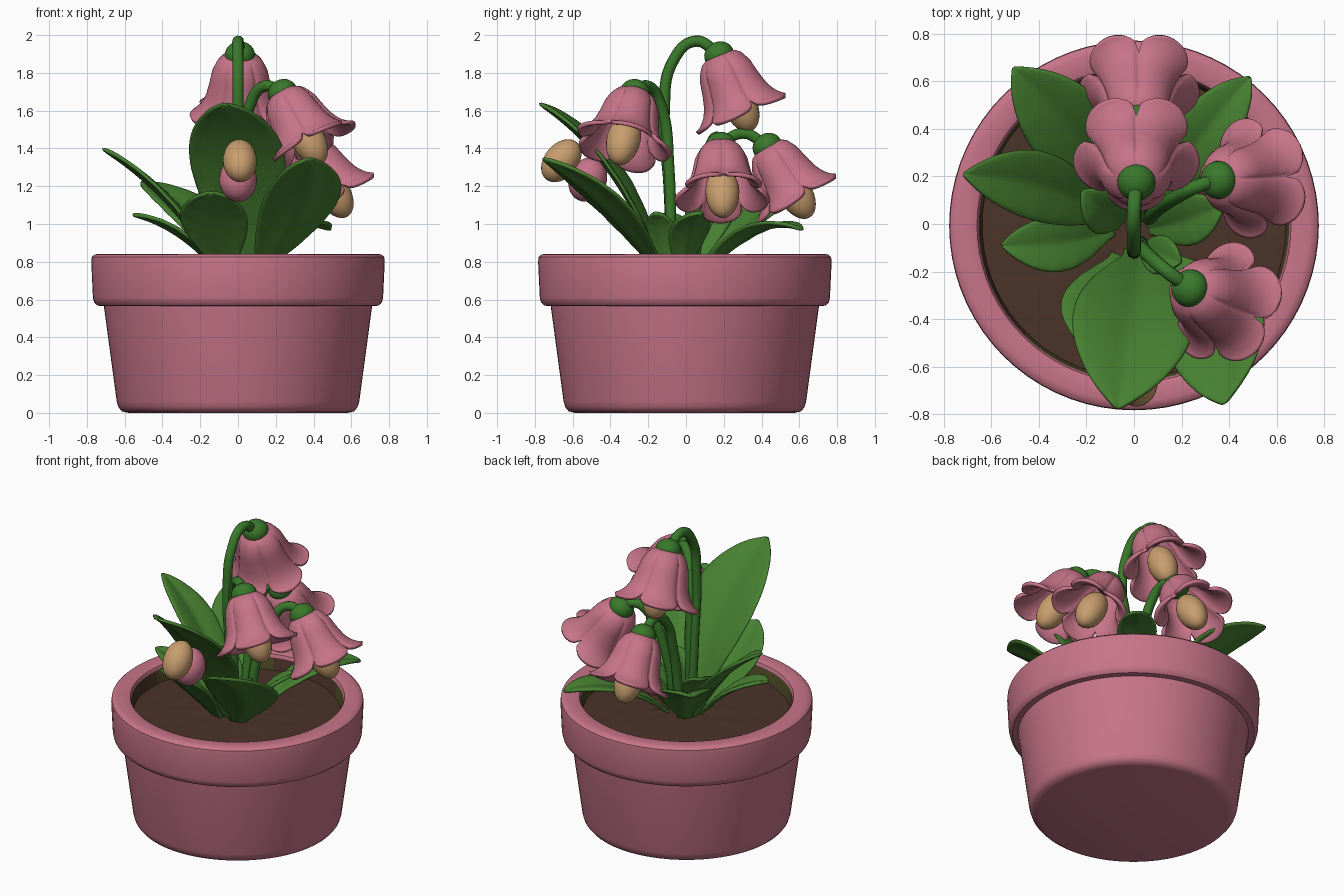
import bpy, bmesh, math, random
from mathutils import Vector as V

if "Cube" in bpy.data.objects:
    bpy.data.objects.remove(bpy.data.objects["Cube"])
random.seed(4)

def mat(name, c):
    m = bpy.data.materials.new(name)
    m.diffuse_color = (*c, 1)
    m.use_nodes = True
    m.node_tree.nodes["Principled BSDF"].inputs["Base Color"].default_value = m.diffuse_color
    return m

PINK = mat("dusty_pink", (0.57, 0.175, 0.25))
LEAF = mat("leaf_green", (0.062, 0.215, 0.03))
STEM = mat("stem_green", (0.042, 0.19, 0.024))
TAN = mat("tan", (0.58, 0.34, 0.155))
SOIL = mat("soil_brown", (0.07, 0.034, 0.022))
OLIVE = mat("dark_olive", (0.07, 0.065, 0.018))

def add(name, verts, faces, mats, thick=0, sub=0, angle=180):
    me = bpy.data.meshes.new(name)
    me.from_pydata(verts, [], faces)
    bm = bmesh.new()
    bm.from_mesh(me)
    bmesh.ops.remove_doubles(bm, verts=bm.verts, dist=1e-5)
    bmesh.ops.recalc_face_normals(bm, faces=bm.faces)
    bm.to_mesh(me)
    bm.free()
    for m in mats:
        me.materials.append(m)
    ob = bpy.data.objects.new(name, me)
    bpy.context.collection.objects.link(ob)
    for p in me.polygons:
        p.use_smooth = True
    if thick:
        s = ob.modifiers.new("thickness", 'SOLIDIFY')
        s.thickness, s.offset = thick, 0
    if sub:
        ob.modifiers.new("smooth", 'SUBSURF').levels = sub
        ob.modifiers["smooth"].render_levels = sub
    if angle < 180:
        bpy.context.view_layer.objects.active = ob
        ob.select_set(True)
        bpy.ops.object.shade_smooth_by_angle(angle=math.radians(angle))
        ob.select_set(False)
    return ob

def grid(rows, closed):
    n = len(rows[0])
    verts = [v for r in rows for v in r]
    faces = []
    for i in range(len(rows) - 1):
        for j in range(n if closed else n - 1):
            k = (j + 1) % n
            faces.append((i*n + j, i*n + k, (i+1)*n + k, (i+1)*n + j))
    return verts, faces

def lathe(name, prof, mats, n=72, angle=40):
    rows = [[(r*math.cos(2*math.pi*j/n), r*math.sin(2*math.pi*j/n) - 0.006, z) for j in range(n)]
            for r, z in prof]
    return add(name, *grid(rows, True), mats, angle=angle)

# pot with a thick rounded rim; the inner wall below the lip is soiled, partly olive
pot = lathe("pot", [(0, 0.0), (0.58, 0.0), (0.615, 0.008), (0.633, 0.03), (0.642, 0.06),
    (0.71, 0.565), (0.745, 0.568), (0.762, 0.585), (0.768, 0.61), (0.777, 0.80),
    (0.774, 0.825), (0.76, 0.838), (0.74, 0.842), (0.68, 0.842), (0.66, 0.835),
    (0.652, 0.815), (0.637, 0.725), (0, 0.725)], [PINK, OLIVE, SOIL])
for p in pot.data.polygons:
    c = p.center
    if 0.65 < c.z < 0.82 and math.hypot(c.x, c.y) < 0.655:
        p.material_index = 1 if math.sin(3*math.atan2(c.y, c.x) + 0.5) > -0.3 else 2

# gently uneven soil
soil = lathe("soil", [(0, 0.745)] + [(0.64*i/10, 0.745 - 0.012*i/10) for i in range(1, 11)],
             [SOIL], 48, 180)
for v in soil.data.vertices:
    v.co.z += random.uniform(-0.005, 0.005)

def leaf(name, base, ctrl, tip, width, roll=0):
    b, c, t = V(base), V(ctrl), V(tip)
    flat = (t - b).cross(V((0, 0, 1))).normalized()
    rows = []
    for i in range(15):
        s = i / 14
        p = b*(1-s)**2 + c*2*s*(1-s) + t*s*s
        tan = ((c - b)*(1-s) + (t - c)*s).normalized()
        up = flat.cross(tan)
        a = math.radians(roll)
        side = flat*math.cos(a) + up*math.sin(a)
        nor = side.cross(tan)
        # narrow stalk, broad middle, pointed tip
        w = width/2 * (0.02 + 0.98*math.sin(math.pi*s**1.2)**0.75 if 0 < s < 1 else 0.02)
        w = max(w, width*0.13*(1 - s)**0.5 if s < 0.5 else 0.004)
        row = []
        for j in range(-4, 5):
            f = j / 4
            vein = 0.005*math.cos(s*40 - abs(f)*5)*abs(f)
            lift = w*(0.38*abs(f) - 0.2*f*f) + vein
            row.append(p + side*(w*f) + nor*lift)
        rows.append(row)
    add(name, *grid(rows, False), [LEAF], thick=0.022, sub=1)

leaves = {
    "leaf_front_tall": ((0.02, -0.12, 0.72), (0.02, -0.36, 1.35), (-0.07, -0.78, 1.64), 0.52),
    "leaf_front_right": ((0.08, -0.12, 0.72), (0.43, -0.40, 1.10), (0.38, -0.76, 1.35), 0.45),
    "leaf_front_low": ((-0.05, -0.13, 0.72), (-0.16, -0.36, 1.01), (-0.14, -0.58, 1.17), 0.37),
    "leaf_left": ((-0.08, 0.02, 0.72), (-0.35, 0.18, 1.16), (-0.72, 0.21, 1.40), 0.30, -10),
    "leaf_back_left": ((-0.05, 0.08, 0.72), (-0.22, 0.38, 1.10), (-0.51, 0.66, 1.22), 0.36),
    "leaf_left_low": ((-0.08, -0.02, 0.72), (-0.30, -0.11, 0.98), (-0.56, -0.09, 1.05), 0.24),
    "leaf_back_right": ((0.08, 0.06, 0.72), (0.28, 0.38, 1.06), (0.49, 0.62, 0.97), 0.25),
    "leaf_small_left": ((-0.06, 0.00, 0.72), (-0.10, 0.03, 1.00), (-0.22, 0.14, 1.06), 0.20),
    "leaf_small_right": ((0.06, -0.02, 0.72), (0.22, 0.00, 0.98), (0.38, 0.08, 1.06), 0.22),
    "leaf_small_front": ((0.03, -0.10, 0.72), (0.10, -0.13, 0.98), (0.20, -0.16, 1.06), 0.17),
}
for name, args in leaves.items():
    leaf(name, *args)

def ellipsoid(name, centre, axis, r, h, m):
    axis = axis.normalized()
    p = axis.orthogonal().normalized()
    q = axis.cross(p)
    rows = []
    for i in range(17):
        a = math.pi * i / 16
        rows.append([centre + axis*(-h*math.cos(a))
                     + (p*math.cos(k*math.pi/12) + q*math.sin(k*math.pi/12))*(r*math.sin(a))
                     for k in range(24)])
    add(name, *grid(rows, True), [m])

PROFILE = [(0, 0.05), (0.03, 0.105), (0.09, 0.138), (0.17, 0.155), (0.24, 0.175),
           (0.29, 0.203), (0.325, 0.24), (0.338, 0.268)]

def frame(tilt, azimuth):
    t, z = math.radians(tilt), math.radians(azimuth)
    out = V((math.cos(z), math.sin(z), 0))
    axis = out*math.sin(t) - V((0, 0, math.cos(t)))
    p = out*math.cos(t) + V((0, 0, math.sin(t)))
    return axis, p, axis.cross(p)

def bell(name, top, tilt, azimuth, k=1.0):
    # five rounded petals fused into a flaring bell
    axis, p, q = frame(tilt, azimuth)
    n, rows = 80, []
    for i in range(17):
        row = []
        for j in range(n):
            a = 2*math.pi*j/n
            lobe = abs(math.sin(2.5*a))**0.5
            u = i/16 * (0.70 + 0.30*lobe) * (len(PROFILE) - 1)
            m = min(int(u), len(PROFILE) - 2)
            f = u - m
            h = PROFILE[m][0]*(1-f) + PROFILE[m+1][0]*f
            r = PROFILE[m][1]*(1-f) + PROFILE[m+1][1]*f
            r *= 1 - 0.12*(1 - lobe)*min(1, i/6)
            row.append(top + (axis*h + (p*math.cos(a) + q*math.sin(a))*r)*k)
        rows.append(row)
    add(name, *grid(rows, True), [PINK], thick=0.022)

def stem(name, pts, r=0.03):
    cu = bpy.data.curves.new(name, 'CURVE')
    cu.dimensions = '3D'
    cu.bevel_depth, cu.bevel_resolution, cu.resolution_u = r, 3, 8
    cu.use_fill_caps = True
    sp = cu.splines.new('BEZIER')
    sp.bezier_points.add(len(pts) - 1)
    for bp, co in zip(sp.bezier_points, pts):
        bp.co = co
        bp.handle_left_type = bp.handle_right_type = 'AUTO'
    tmp = bpy.data.objects.new(name + "_path", cu)
    bpy.context.collection.objects.link(tmp)
    bpy.context.view_layer.update()
    me = bpy.data.meshes.new_from_object(tmp.evaluated_get(bpy.context.evaluated_depsgraph_get()))
    bpy.data.objects.remove(tmp)
    me.materials.clear()
    me.materials.append(STEM)
    for f in me.polygons:
        f.use_smooth = True
    bpy.context.collection.objects.link(bpy.data.objects.new(name, me))

# nodding flowers: calyx position, tilt, azimuth, size, stem path
flowers = {
    "top": ((0.01, 0.175, 1.895), 23, 90, 1.0,
            [(0.01, -0.07, 0.70), (0, -0.09, 1.2), (0, -0.115, 1.6), (0, -0.07, 1.86), (0, 0.05, 1.968)]),
    "front_right": ((0.235, -0.27, 1.695), 31, -24, 0.98,
            [(0.03, -0.08, 0.70), (0.03, -0.09, 1.3), (0.06, -0.13, 1.62), (0.14, -0.20, 1.73)]),
    "right": ((0.355, 0.185, 1.415), 31, 3, 0.95,
            [(0.06, 0.02, 0.70), (0.11, 0.07, 1.15), (0.19, 0.12, 1.39), (0.27, 0.16, 1.46)]),
    "back": ((0.02, 0.43, 1.41), 31, 90, 0.96,
            [(0.02, 0.03, 0.70), (0.02, 0.11, 1.2), (0.02, 0.19, 1.41), (0.02, 0.30, 1.48)]),
}
for name, (c, tilt, az, size, path) in flowers.items():
    c = V(c)
    axis = frame(tilt, az)[0]
    bell(name + "_flower_petals", c, tilt, az, size)
    ellipsoid(name + "_flower_calyx", c, axis, 0.08, 0.07, STEM)
    ellipsoid(name + "_flower_pistil", c + axis*0.288, axis, 0.09, 0.15, TAN)
    stem(name + "_flower_stem", path + [c])

# small flower tucked under the tall front leaf: a smooth cup hugging its pistil
ellipsoid("tucked_flower_petals", V((0, -0.52, 1.235)), V((0, -0.35, -0.8)), 0.10, 0.12, PINK)
ellipsoid("tucked_flower_pistil", V((0.01, -0.66, 1.335)), V((0.03, -0.5, -0.6)), 0.09, 0.128, TAN)
